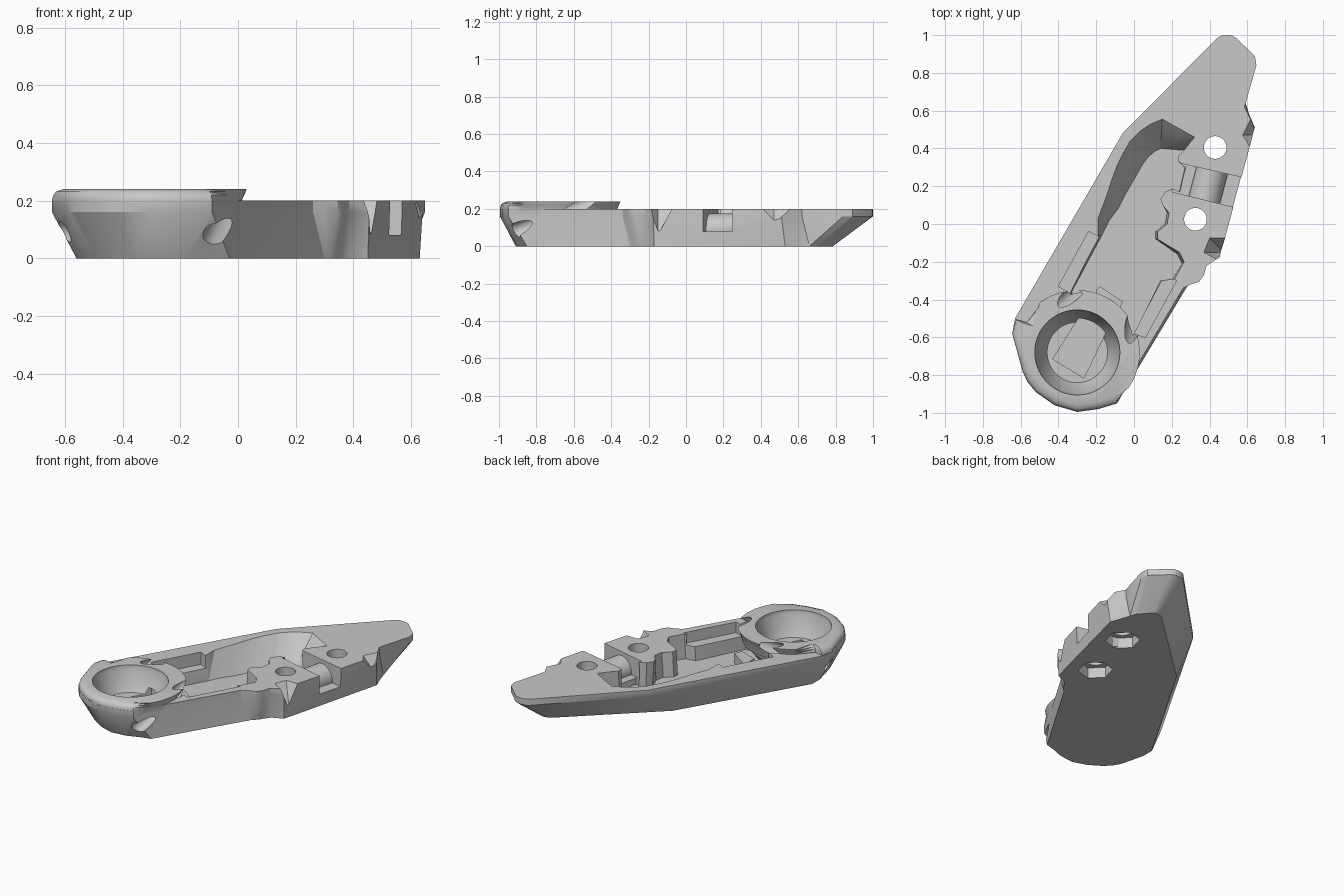
import bpy, bmesh, math
from mathutils import Vector

if "Cube" in bpy.data.objects:
    bpy.data.objects.remove(bpy.data.objects["Cube"])

grey = bpy.data.materials.new("plain grey")
grey.diffuse_color = (0.58, 0.58, 0.58, 1)
grey.use_nodes = True
grey.node_tree.nodes["Principled BSDF"].inputs["Base Color"].default_value = grey.diffuse_color


def loft(name, rings):
    """Closed solid through stacked rings of equal point count."""
    bm = bmesh.new()
    rows = [[bm.verts.new(p) for p in r] for r in rings]
    n = len(rows[0])
    for a, b in zip(rows, rows[1:]):
        for i in range(n):
            j = (i + 1) % n
            bm.faces.new((a[i], a[j], b[j], b[i]))
    bm.faces.new(rows[0][::-1])
    bm.faces.new(rows[-1])
    bm.normal_update()
    bmesh.ops.triangulate(bm, faces=bm.faces[:])
    bm.normal_update()
    if bm.calc_volume(signed=True) < 0:
        bmesh.ops.reverse_faces(bm, faces=bm.faces[:])
    me = bpy.data.meshes.new(name)
    bm.to_mesh(me)
    bm.free()
    ob = bpy.data.objects.new(name, me)
    bpy.context.collection.objects.link(ob)
    return ob


def flat(pts, z):
    return [(x, y, z) for x, y in pts]


def prism(name, pts, z0, z1):
    return loft(name, [flat(pts, z0), flat(pts, z1)])


def arc(x, y, r, a0, a1, n):
    """Points along a circular arc, angles in degrees."""
    angles = [math.radians(a0 + (a1 - a0) * k / n) for k in range(n + 1)]
    return [(x + r * math.cos(a), y + r * math.sin(a)) for a in angles]


def lathe(name, x, y, profile, n=64, turn=0):
    return loft(name, [flat(arc(x, y, r, turn, turn + 360, n)[:-1], z) for r, z in profile])


def rod(name, p, q, r, n=32):
    p, q = Vector(p), Vector(q)
    rot = (q - p).to_track_quat('Z', 'Y')
    circ = [rot @ Vector((a, b, 0)) for a, b in arc(0, 0, r, 0, 360, n)[:-1]]
    return loft(name, [[p + c for c in circ], [q + c for c in circ]])


def volume(me):
    bm = bmesh.new()
    bm.from_mesh(me)
    v = bm.calc_volume(signed=True)
    bm.free()
    return v


def combine(other, op):
    """Boolean into the body, keeping the first solver result with a sane volume."""
    v, c = volume(body.data), volume(other.data)
    lo, hi = (max(v - c, v * .4), v) if op == 'DIFFERENCE' else (v, v + c)
    for solver in ('MANIFOLD', 'EXACT'):
        m = body.modifiers.new(op, 'BOOLEAN')
        m.operation, m.object, m.solver = op, other, solver
        dg = bpy.context.evaluated_depsgraph_get()
        me = bpy.data.meshes.new_from_object(body.evaluated_get(dg))
        body.modifiers.clear()
        if lo - 1e-4 <= volume(me) <= hi + 1e-4 and abs(volume(me) - v) > 1e-7:
            body.data = me
            break
    bpy.data.objects.remove(other)


def cut(other):
    combine(other, 'DIFFERENCE')


def add(other):
    combine(other, 'UNION')


# Outer body: top outline and the smaller bottom outline, as (xt, yt, xb, yb)
outline = [
    (.01, -.76, -.03, -.85), (.26, -.34, .30, -.30), (.30, -.32, .32, -.28),
    (.345, -.305, .335, -.265), (.37, -.27, .35, -.24), (.385, -.22, .38, -.20),
    (.455, -.175, .45, -.17), (.48, -.08, .475, -.08), (.64, .51, .63, .53),
    (.585, .62, .61, .58), (.648, .84, .585, .66), (.64, .89, .57, .70),
    (.54, .985, .50, .78), (.52, .997, .485, .785), (.497, 1.0, .47, .785),
    (.465, .997, .45, .78), (.44, .985, .43, .77), (-.06, .48, -.10, .28),
    (-.63, -.50, -.56, -.50), (-.645, -.58, -.56, -.58), (-.59, -.78, -.52, -.74),
    (-.565, -.835, -.49, -.79), (-.52, -.89, -.45, -.83), (-.42, -.96, -.37, -.88),
    (-.30, -.995, -.28, -.91), (-.19, -.98, -.18, -.90), (-.09, -.95, -.10, -.87)]
top = [p[:2] for p in outline]
low = [p[2:] for p in outline]
body = loft("handle_body", [flat(low, 0), flat(top, .16), flat(top, .2)])

# Faceted nicks along the right edge
for base, tip in (
        ([(.575, .47), (.62, .40), (.70, .40), (.70, .57), (.62, .56)], (.645, .47, .12)),
        ([(.40, -.075), (.53, -.075), (.53, -.24), (.37, -.15)], (.475, -.15, .06))):
    t = Vector(tip)
    rim = [Vector((x, y, .2)) for x, y in base]
    cut(loft("edge_nick", [[t + (p - t) * .03 for p in rim], [t + (p - t) * 1.3 for p in rim]]))

# Long pocket with a sloping left wall
pocket = [
    (.15, .555, .14, .40), (.32, .46, .27, .39), (.26, .385, .26, .375),
    (.235, .36, .235, .35), (.235, .33, .235, .33), (.285, .30, .27, .30),
    (.25, .17, .24, .17), (.21, .19, .21, .185), (.165, .17, .17, .17),
    (.14, .13, .15, .13), (.155, .095, .16, .095), (.185, .06, .175, .06),
    (.175, .0, .165, .0), (.125, -.04, .115, -.04), (.125, -.08, .115, -.08),
    (.24, -.15, .23, -.16), (.265, -.20, .255, -.21), (.215, -.29, .205, -.29),
    (.15, -.30, .14, -.30), (-.01, -.60, -.01, -.60),
    (-.30, -.60, -.30, -.60), (-.34, -.36, -.33, -.36), (-.19, -.06, -.17, -.06),
    (-.19, .03, -.13, .02), (-.145, .15, -.085, .08), (-.115, .24, -.05, .15),
    (-.09, .31, -.015, .21), (-.06, .37, .02, .27), (-.02, .44, .045, .315),
    (.03, .49, .075, .355), (.09, .53, .11, .385)]
wide = [p[:2] for p in pocket]
cut(loft("pocket_cutter", [flat([p[2:] for p in pocket], .04), flat(wide, .2), flat(wide, .3)]))

# Ledges on both sides of the pocket
cut(prism("left_ledge", [(-.24, -.04), (-.17, -.075), (-.33, -.37), (-.40, -.33)], .12, .3))
cut(prism("right_ledge", [(.225, -.30), (.14, -.27), (-.03, -.57), (.06, -.60)], .13, .3))

# Cross slot between the screw posts
cut(prism("cross_slot", [(.25, .32), (.60, .24), (.56, .082), (.20, .17)], .08, .3))

# Raised end cap: rounded outer rim, sharp ring edge towards the pocket
cx, cy = -.30, -.68
ring = arc(cx, cy, .33, -35, 127, 48)
rim = [(-.57, -.52), (-.625, -.505)] + top[19:]
cap = ring + rim


def layer(inset, ring_inset, z):
    out = []
    for i, p in enumerate(cap):
        v = Vector((p[0] - cx, p[1] - cy))
        v *= 1 - (ring_inset if i < len(ring) else inset) / v.length
        out.append((cx + v.x, cy + v.y, z))
    return out


add(loft("end_cap", [layer(.012, .03, .15), layer(.001, .025, .165), layer(.001, .015, .205),
                     layer(.005, .008, .22), layer(.015, .003, .231), layer(.04, 0, .24)]))

# Round socket with conical opening
add(lathe("socket", cx, cy, [(.19, .02), (.27, .12), (.28, .2)], 96))
cut(lathe("socket_opening", cx, cy, [(.16, .09), (.225, .215), (.225, .3)], 96))
cut(prism("socket_slot", [(-.285, -.485), (-.14, -.555), (-.265, -.815), (-.43, -.715)], .04, .13))
add(prism("socket_step", [(-.20, -.35), (-.18, -.33), (-.06, -.41), (-.08, -.46), (-.2, -.42)], .02, .1))

# Slanted drill holes either side of the socket
cut(rod("right_drill", (.0, -.50, .25), (-.10, -1.02, .04), .04))
cut(rod("left_drill", (-.30, -.345, .25), (-.70, -.70, .04), .04))

# Screw holes with hexagonal nut recesses below
for x, y in ((.43, .405), (.325, .025)):
    cut(lathe("screw_hole", x, y, [(.06, -.1), (.06, .3)], 48))
    cut(lathe("nut_recess", x, y, [(.105, -.1), (.105, .07)], 6, 15))

# Rounded saddle in the cross slot
add(rod("saddle", (.42, .31, .09), (.365, .10, .09), .085))

# Finish
body.data.name = "handle_body"
body.data.materials.clear()
body.data.materials.append(grey)
bpy.context.view_layer.objects.active = body
body.select_set(True)
bpy.ops.object.shade_smooth_by_angle(angle=math.radians(28))
